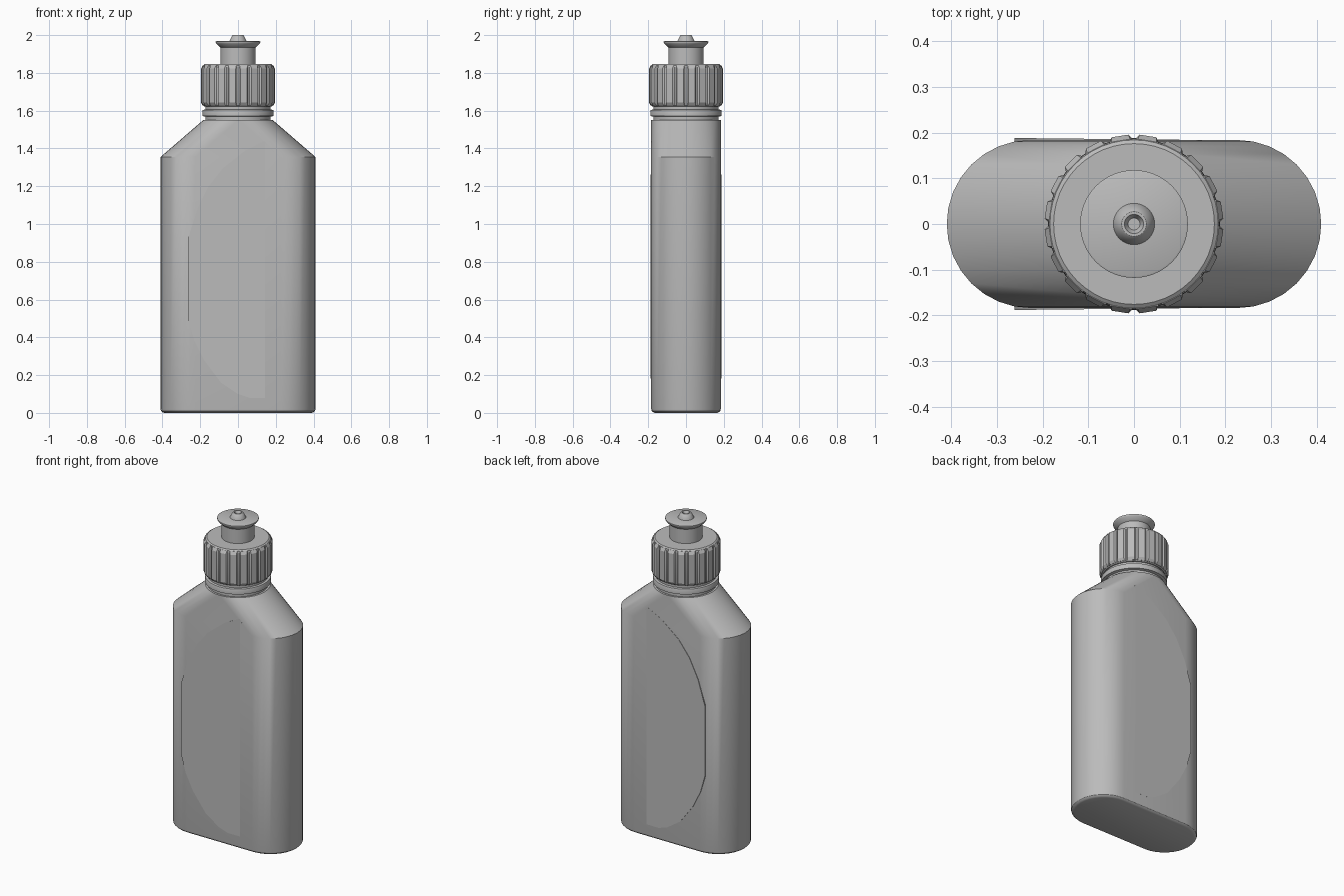
import bpy, bmesh, math

cube = bpy.data.objects.get("Cube")
if cube:
    bpy.data.objects.remove(cube)

grey = bpy.data.materials.new("plain grey")
colour = (0.5, 0.5, 0.5, 1)
grey.diffuse_color = colour
grey.use_nodes = True
grey.node_tree.nodes["Principled BSDF"].inputs["Base Color"].default_value = colour


def finish(name, bm, angle=32):
    """Turn a bmesh into a smooth shaded object with sharp creases."""
    bmesh.ops.remove_doubles(bm, verts=bm.verts, dist=0.0002)
    bmesh.ops.recalc_face_normals(bm, faces=bm.faces)
    mesh = bpy.data.meshes.new(name)
    bm.to_mesh(mesh)
    bm.free()
    mesh.materials.append(grey)
    ob = bpy.data.objects.new(name, mesh)
    bpy.context.collection.objects.link(ob)
    bpy.ops.object.select_all(action='DESELECT')
    bpy.context.view_layer.objects.active = ob
    ob.select_set(True)
    bpy.ops.object.shade_smooth_by_angle(angle=math.radians(angle))
    return ob


def bridge(bm, a, b):
    for i in range(len(a)):
        j = (i + 1) % len(a)
        bm.faces.new((a[i], a[j], b[j], b[i]))


def loft(name, rings):
    """Join closed rings of points and cap both ends."""
    bm = bmesh.new()
    loops = [[bm.verts.new(p) for p in ring] for ring in rings]
    for a, b in zip(loops, loops[1:]):
        bridge(bm, a, b)
    bm.faces.new(loops[0])
    bm.faces.new(loops[-1])
    return finish(name, bm)


def stadium(z, half, r, n=16):
    """Two half circles of radius r, centred at x = +-half."""
    pts = []
    for side in (1, -1):
        for k in range(n + 1):
            a = math.pi * k / n - math.pi / 2
            pts.append((side * (half + r * math.cos(a)), side * r * math.sin(a), z))
    return pts


def circle(z, r, n=48):
    return [(r * math.cos(math.tau * k / n), r * math.sin(math.tau * k / n), z)
            for k in range(n)]


def lathe(name, profile):
    return loft(name, [circle(z, r) for r, z in profile])


# Flat bottle body, with sloping shoulders that close into the round neck
R, H = 0.184, 0.226
loft("bottle_body", [
    stadium(0.0, H, R - 0.02), stadium(0.004, H, R - 0.009),
    stadium(0.011, H, R - 0.002), stadium(0.02, H, R),
    stadium(1.355, H, R), stadium(1.55, 0.0005, R)])

# Stepped neck
lathe("neck", [(0.172, 1.54), (0.172, 1.568), (0.188, 1.572), (0.188, 1.60),
               (0.186, 1.604), (0.172, 1.606), (0.172, 1.635)])

# Curved label panels, raised on one side and sinking flush on the other
outline = [(0.14, 1.44), (0.04, 1.39), (-0.08, 1.295), (-0.155, 1.20),
           (-0.215, 1.08), (-0.262, 0.93), (-0.262, 0.49), (-0.232, 0.385),
           (-0.18, 0.28), (-0.09, 0.16), (0.0, 0.10), (0.06, 0.08),
           (0.20, 0.08), (0.20, 1.355)]
for name, side in (("front_label_panel", -1), ("back_label_panel", 1)):
    bm = bmesh.new()
    inner = [bm.verts.new((x, side * 0.174, z)) for x, z in outline]
    outer = [bm.verts.new((x, side * (0.1855 - 0.0105 * x), z)) for x, z in outline]
    bridge(bm, inner, outer)
    bm.faces.new(inner)
    bm.faces.new(outer)
    finish(name, bm)

# Screw cap
lathe("screw_cap", [(0.178, 1.622), (0.186, 1.628), (0.187, 1.64), (0.187, 1.83),
                    (0.184, 1.84), (0.176, 1.846)])

# Grip ribs around the cap, tapered at both ends
bm = bmesh.new()
RIBS = 20
for i in range(RIBS):
    mid = math.tau * (i + 0.5) / RIBS
    rings = []
    for z, r, wide in ((1.627, 0.187, 0.11), (1.642, 0.196, 0.095),
                       (1.822, 0.196, 0.095), (1.84, 0.186, 0.11)):
        section = ((0.17, -0.135), (0.187, -0.135), (r, -wide),
                   (r, wide), (0.187, 0.135), (0.17, 0.135))
        rings.append([bm.verts.new((q * math.cos(mid + a), q * math.sin(mid + a), z))
                      for q, a in section])
    for a, b in zip(rings, rings[1:]):
        bridge(bm, a, b)
    bm.faces.new(rings[0])
    bm.faces.new(rings[-1])
finish("cap_grip_ribs", bm, 25)

# Pull spout with a flared rim
lathe("pull_spout", [(0.093, 1.84), (0.093, 1.935), (0.10, 1.94), (0.115, 1.955),
                     (0.118, 1.96), (0.118, 1.966), (0.114, 1.968)])

# Hollow nozzle tip
lathe("nozzle_tip", [(0.046, 1.96), (0.045, 1.97), (0.030, 1.998), (0.027, 2.0),
                     (0.021, 2.0), (0.013, 1.985)])
